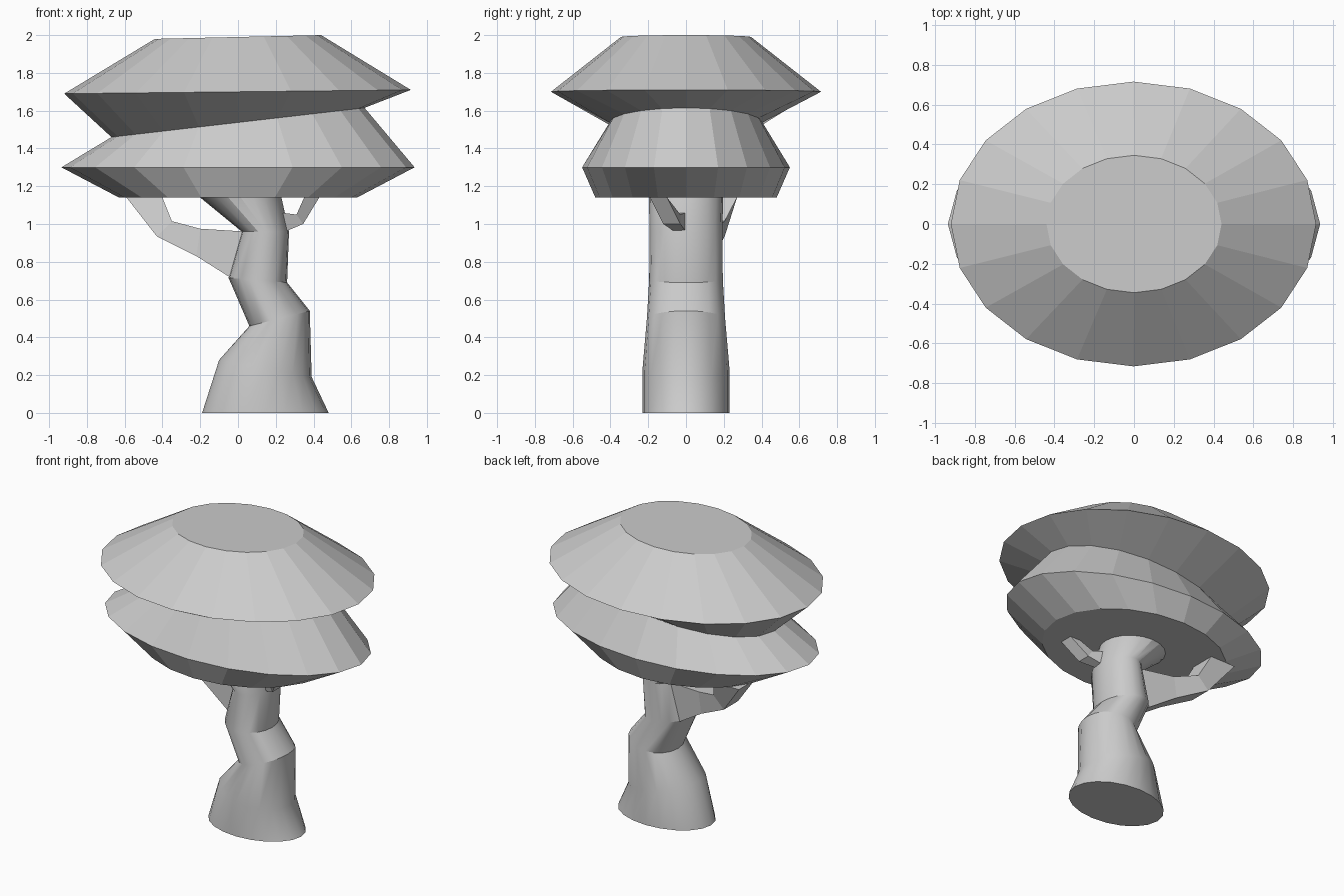
import bpy, bmesh, math

if "Cube" in bpy.data.objects:
    bpy.data.objects.remove(bpy.data.objects["Cube"])


def make_object(name, rings, smooth_bands=0):
    """Skin consecutive rings of points and cap both ends."""
    bm = bmesh.new()
    loops = [[bm.verts.new(p) for p in ring] for ring in rings]
    n = len(loops[0])
    for band, (a, b) in enumerate(zip(loops, loops[1:])):
        for i in range(n):
            j = (i + 1) % n
            f = bm.faces.new((a[i], a[j], b[j], b[i]))
            f.smooth = band < smooth_bands
    bm.faces.new(loops[0][::-1])
    bm.faces.new(loops[-1])
    bmesh.ops.recalc_face_normals(bm, faces=bm.faces)
    mesh = bpy.data.meshes.new(name)
    bm.to_mesh(mesh)
    bm.free()
    if smooth_bands:
        mesh.set_sharp_from_angle(angle=math.radians(25))
    obj = bpy.data.objects.new(name, mesh)
    bpy.context.collection.objects.link(obj)
    return obj


def tilted_ring(left, right, ry, sides=20):
    """Ellipse whose x extremes are the (x, z) points left and right."""
    cx, cz = (left[0] + right[0]) / 2, (left[1] + right[1]) / 2
    dx, dz = (right[0] - left[0]) / 2, (right[1] - left[1]) / 2
    angles = [2 * math.pi * i / sides for i in range(sides)]
    return [(cx + dx * math.cos(a), ry * math.sin(a), cz + dz * math.cos(a))
            for a in angles]


def branch(name, sections):
    """Four-sided limb: each section is upper (x, z), lower (x, z), y0, y1."""
    make_object(name, [[(u[0], y0, u[1]), (u[0], y1, u[1]),
                        (l[0], y1, l[1]), (l[0], y0, l[1])]
                       for u, l, y0, y1 in sections])


# Two-tiered foliage with a slanted waist
make_object("canopy", [tilted_ring(*r) for r in (
    ((-0.63, 1.14), (0.63, 1.14), 0.48),
    ((-0.935, 1.30), (0.935, 1.30), 0.55),
    ((-0.67, 1.46), (0.67, 1.615), 0.405),
    ((-0.92, 1.69), (0.915, 1.71), 0.715),
    ((-0.44, 1.98), (0.44, 2.0), 0.345))])

# Crooked trunk
make_object("trunk", [tilted_ring(*r) for r in (
    ((-0.19, 0.0), (0.48, 0.0), 0.23),
    ((-0.10, 0.28), (0.39, 0.19), 0.23),
    ((0.06, 0.46), (0.38, 0.54), 0.207),
    ((-0.05, 0.715), (0.26, 0.69), 0.195),
    ((0.02, 0.96), (0.27, 0.96), 0.192),
    ((-0.20, 1.14), (0.23, 1.14), 0.197))], smooth_bands=1)

# Large left limb, sweeping backwards
branch("left_branch", [
    ((0.04, 0.96), (-0.03, 0.71), -0.03, 0.11),
    ((-0.20, 0.975), (-0.22, 0.83), 0.0, 0.15),
    ((-0.35, 1.015), (-0.43, 0.935), 0.05, 0.205),
    ((-0.40, 1.14), (-0.59, 1.14), 0.10, 0.27)])

# Small right limb, sweeping forwards
branch("right_branch", [
    ((0.23, 1.06), (0.25, 0.96), -0.06, 0.0),
    ((0.31, 1.05), (0.345, 1.0), -0.12, -0.03),
    ((0.35, 1.14), (0.43, 1.14), -0.19, -0.10)])
